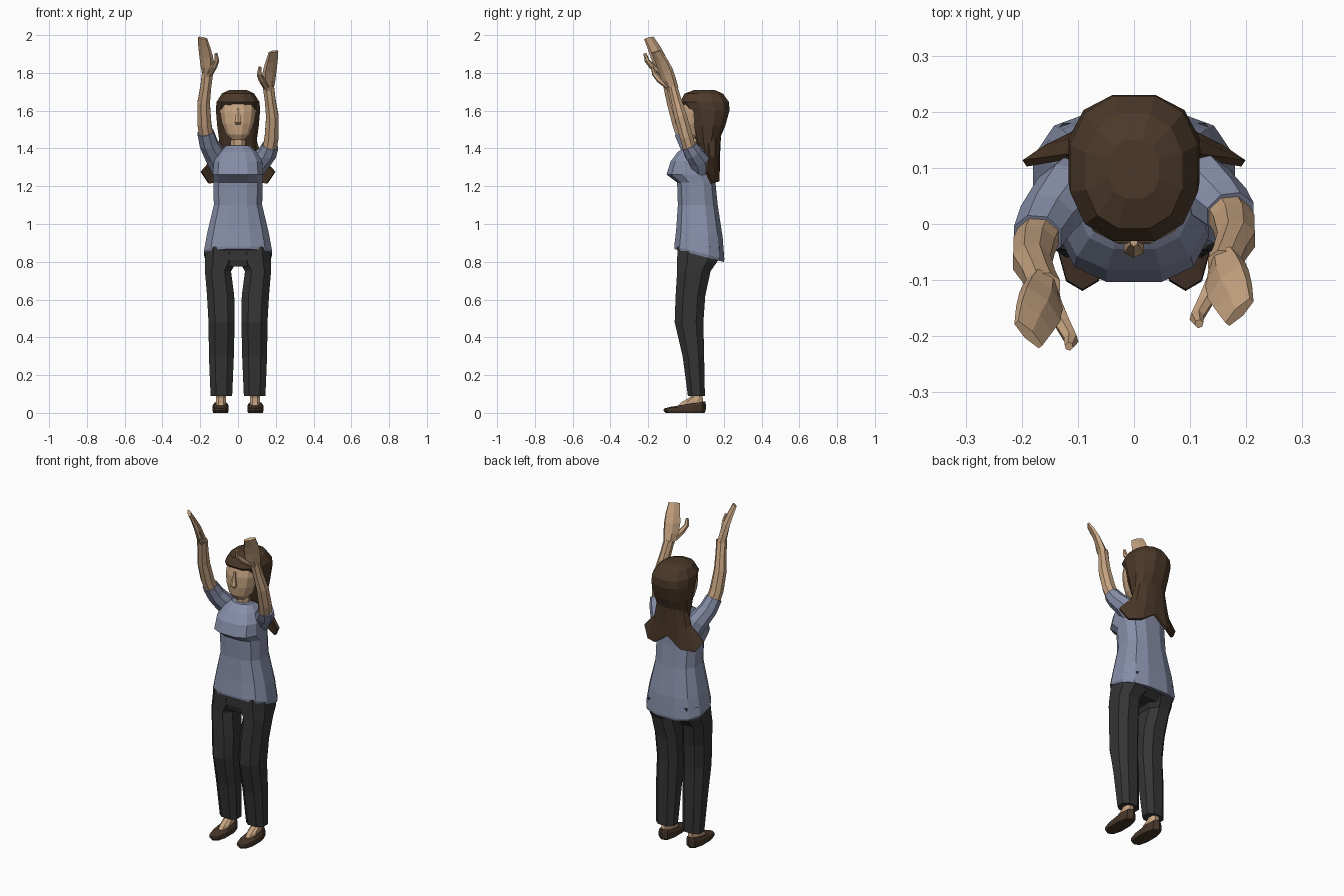
import bpy, bmesh, math
from mathutils import Vector


def material(name, rgb):
    m = bpy.data.materials.new(name)
    m.diffuse_color = (*rgb, 1)
    return m


SKIN = material("skin_tone", (0.57, 0.37, 0.22))
HAIR = material("hair_brown", (0.07, 0.04, 0.022))
SHIRT = material("shirt_blue", (0.24, 0.27, 0.39))
PANTS = material("trouser_grey", (0.035, 0.035, 0.036))
SHOE = material("shoe_brown", (0.06, 0.035, 0.022))


def skin_rings(name, rings, mat, cap=True, loop=True):
    """Bridge equal-length point rows into one flat-shaded mesh."""
    bm = bmesh.new()
    rows = [[bm.verts.new(p) for p in r] for r in rings]
    n = len(rows[0])
    for a, b in zip(rows, rows[1:]):
        for i in range(n if loop else n - 1):
            j = (i + 1) % n
            bm.faces.new((a[i], a[j], b[j], b[i]))
    if cap:
        bm.faces.new(rows[0])
        bm.faces.new(rows[-1])
    bmesh.ops.recalc_face_normals(bm, faces=bm.faces)
    me = bpy.data.meshes.new(name)
    bm.to_mesh(me)
    bm.free()
    ob = bpy.data.objects.new(name, me)
    bpy.context.collection.objects.link(ob)
    me.materials.append(mat)
    return ob


def power(v, e):
    return math.copysign(abs(v) ** e, v)


def stack(name, specs, mat, n=12, xc=0.0, e=0.8, mirror=False):
    """Level rings: (z, half width, front y, back y[, tilt at back[, x centre]])."""
    rings = []
    for s in specs:
        z, hw, yf, yb = s[:4]
        tilt = s[4] if len(s) > 4 else 0
        cx = s[5] if len(s) > 5 else xc
        k = power(math.cos(math.pi / n), e)      # reach the full extents
        ring = []
        for i in range(n):
            a = 2 * math.pi * (i + 0.5) / n
            px, py = power(math.cos(a), e) / k, power(math.sin(a), e) / k
            ring.append((cx + hw * px, (yf + yb) / 2 + (yb - yf) / 2 * py, z + tilt * py))
        rings.append(ring)
    ob = skin_rings(name, rings, mat)
    if mirror:
        ob.modifiers.new("mirror", 'MIRROR')
    return ob


def raised(p, side):
    """The other arm is the mirror image, held a little lower and further back."""
    p = Vector(p)
    if side > 0:
        k = min(max((p.z - 1.3) / 0.18, 0), 1)
        p = Vector((-p.x, p.y + 0.04 * k, p.z - 0.072 * k))
    return p


def limb(name, path, mat, side, n=8, broad=(0.65, -0.76, 0)):
    """Tube along a path of (x, y, z, broad radius, thin radius)."""
    pts = [raised(p[:3], side) for p in path]
    u = Vector((broad[0] * -side, broad[1], 0)).normalized()
    rings = []
    for i, (c, p) in enumerate(zip(pts, path)):
        t = (pts[min(i + 1, len(pts) - 1)] - pts[max(i - 1, 0)]).normalized()
        w = (u - t * u.dot(t) * 0.7).normalized()
        v = t.cross(w).normalized()
        rings.append([c + w * p[3] * math.cos(a) + v * p[4] * math.sin(a)
                      for a in (2 * math.pi * (k + 0.5) / n for k in range(n))])
    return skin_rings(name, rings, mat)


# Shoes and ankles
stack("shoe", [(0, .039, -.105, .094), (.012, .043, -.115, .100),
               (.034, .042, -.112, .101, .010), (.047, .034, -.075, .098, .014)],
      SHOE, n=10, xc=.092, e=.8, mirror=True)
stack("ankle", [(.035, .026, -.045, .088), (.062, .027, -.025, .090, .006),
                (.085, .025, .025, .088), (.13, .028, .025, .088)],
      SKIN, n=8, xc=.09, mirror=True)

# Trousers: each leg runs up into the hip
stack("trouser_leg", [(.09, .057, .010, .100, 0, .088), (.30, .066, -.018, .096, 0, .088),
                      (.48, .069, -.060, .092, 0, .087), (.62, .072, -.055, .102, 0, .092),
                      (.75, .069, -.047, .130, 0, .106), (.80, .084, -.047, .165, 0, .091),
                      (.88, .084, -.045, .180, 0, .086)],
      PANTS, n=8, mirror=True)
stack("trouser_hips", [(.775, .13, -.035, .13), (.81, .165, -.045, .175), (.90, .16, -.045, .18)],
      PANTS, n=12)

# Shirt body with bust and lower back hem
stack("shirt", [(.833, .176, -.060, .200, -.034), (.848, .180, -.062, .203, -.034),
                (.95, .162, -.052, .194, -.02), (1.10, .128, -.043, .168),
                (1.22, .130, -.047, .156), (1.262, .134, -.103, .154),
                (1.33, .128, -.082, .150), (1.38, .100, -.045, .145),
                (1.415, .062, .000, .125)], SHIRT, n=12, e=.75)

# Neck, head and nose
stack("neck", [(1.36, .045, .015, .11), (1.42, .040, .020, .10), (1.50, .042, .02, .11)], SKIN, n=8)
stack("head", [(1.445, .035, -.012, .06), (1.475, .062, -.030, .10), (1.53, .084, -.036, .13),
               (1.59, .095, -.034, .15), (1.64, .090, -.022, .15), (1.67, .06, .02, .14)],
      SKIN, n=12, e=.85)
stack("nose", [(1.527, .012, -.045, -.02), (1.538, .018, -.058, -.02), (1.615, .006, -.039, -.02)],
      SKIN, n=6)

# Hair cap, open to the face, and the flared tail down the back
stack("hair_cap", [(1.36, .088, .085, .150), (1.43, .098, .055, .170), (1.52, .110, .025, .208),
                   (1.60, .117, .000, .230), (1.645, .114, -.030, .228), (1.69, .086, -.008, .196),
                   (1.71, .045, .045, .15)], HAIR, n=12, e=.85)
half = [[(0, .178, 1.46), (.05, .172, 1.46), (.082, .15, 1.46), (.09, .12, 1.45)],
        [(0, .172, 1.34), (.06, .168, 1.35), (.105, .148, 1.35), (.118, .12, 1.36)],
        [(0, .172, 1.285), (.085, .170, 1.225), (.155, .135, 1.215), (.195, .108, 1.275)]]
rows = [[(-x, y, z) for x, y, z in r[:0:-1]] + r for r in half]
tail = skin_rings("hair_tail", rows, HAIR, cap=False, loop=False)
thick = tail.modifiers.new("thickness", 'SOLIDIFY')
thick.thickness = .014
thick.offset = 0

# Raised arms
for side in (-1, 1):
    tag = "right_" if side < 0 else "left_"
    limb(tag + "sleeve", [(-.075, .085, 1.285, .065, .062), (-.118, .055, 1.36, .060, .058),
                          (-.155, .010, 1.425, .052, .050), (-.172, -.022, 1.485, .046, .044)],
         SHIRT, side, broad=(1, 0, 0))
    limb(tag + "forearm", [(-.165, -.010, 1.45, .040, .038), (-.178, -.038, 1.53, .040, .037),
                           (-.182, -.068, 1.64, .036, .036), (-.170, -.092, 1.73, .031, .030),
                           (-.161, -.110, 1.80, .032, .025)], SKIN, side, broad=(1, 0, 0))
    limb(tag + "hand", [(-.161, -.107, 1.785, .032, .025), (-.163, -.130, 1.835, .046, .023),
                        (-.168, -.148, 1.885, .050, .020), (-.178, -.170, 1.935, .045, .015),
                        (-.188, -.197, 1.985, .036, .010)], SKIN, side, n=6)
    limb(tag + "thumb", [(-.150, -.130, 1.80, .022, .018), (-.126, -.180, 1.835, .018, .015),
                         (-.112, -.206, 1.865, .014, .013), (-.116, -.218, 1.903, .008, .008)],
         SKIN, side, n=6)
